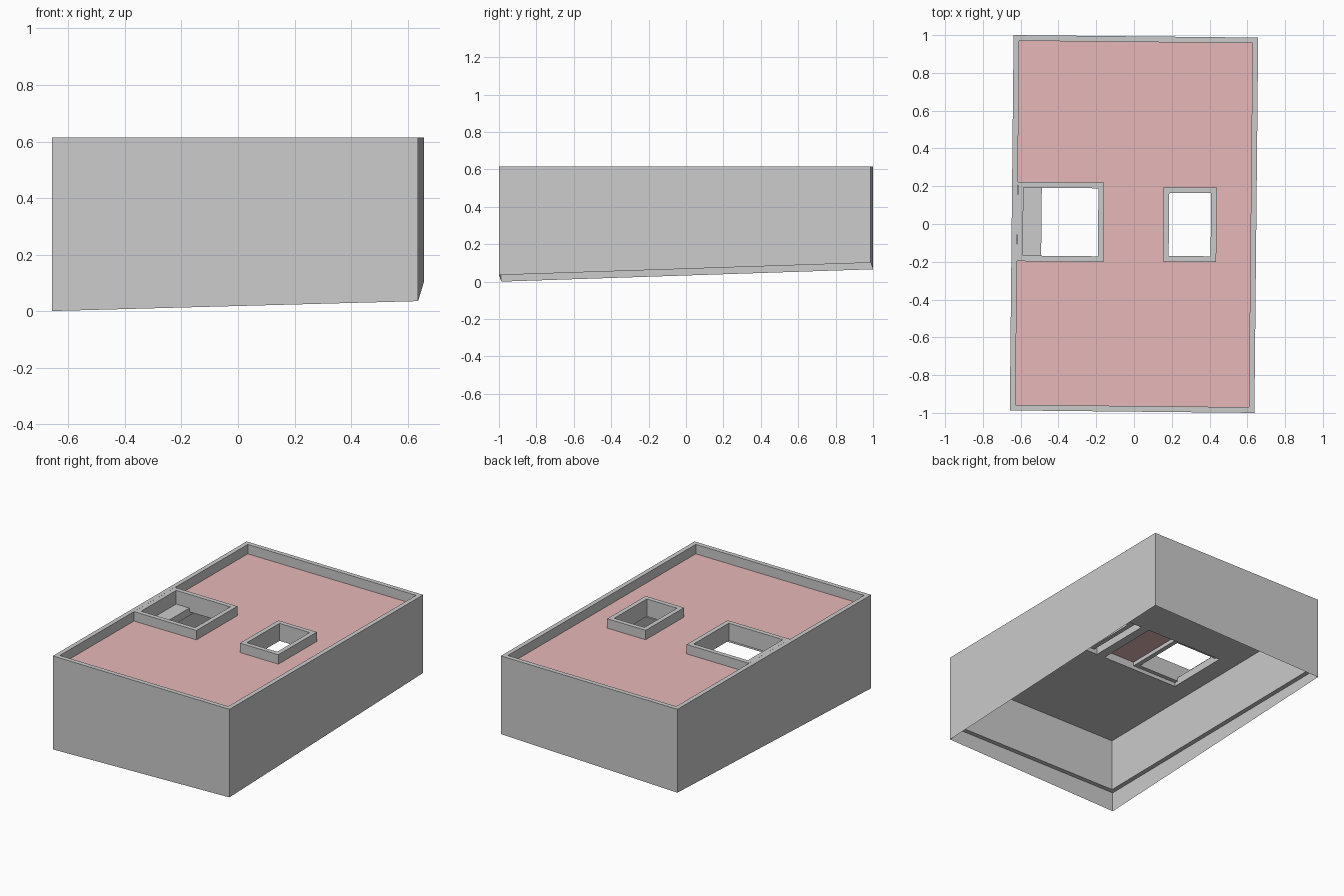
import bpy, bmesh, math
from mathutils import Matrix

if "Cube" in bpy.data.objects:
    bpy.data.objects.remove(bpy.data.objects["Cube"])

# The whole plan is turned slightly clockwise
TURN = Matrix.Rotation(-0.0101, 4, 'Z')
HX, HY, T = 0.6475, 0.9935, 0.03      # outer half sizes, wall thickness
TOP, ROOF, SLAB_TOP, SLAB_BOTTOM, LEDGE = 0.615, 0.553, 0.525, 0.475, 0.13
IX, IY = HX - T, HY - T


def finish(name, bm, mat=None):
    bmesh.ops.recalc_face_normals(bm, faces=bm.faces[:])
    bm.transform(TURN)
    me = bpy.data.meshes.new(name)
    bm.to_mesh(me)
    bm.free()
    ob = bpy.data.objects.new(name, me)
    bpy.context.collection.objects.link(ob)
    if mat:
        me.materials.append(mat)
    return ob


def plate(name, xs, ys, z0, z1, holes, mat=None):
    """Flat solid on a grid of breaks; cells listed in holes stay open."""
    bm = bmesh.new()
    v = [[bm.verts.new((x, y, z0)) for y in ys] for x in xs]
    for i in range(len(xs) - 1):
        for j in range(len(ys) - 1):
            if (i, j) not in holes:
                bm.faces.new((v[i][j], v[i + 1][j], v[i + 1][j + 1], v[i][j + 1]))
    loose = [p for p in bm.verts if not p.link_faces]
    bmesh.ops.delete(bm, geom=loose, context='VERTS')
    ext = bmesh.ops.extrude_face_region(bm, geom=bm.faces[:], use_keep_orig=True)
    for g in ext["geom"]:
        if isinstance(g, bmesh.types.BMVert):
            g.co.z = z1
    return finish(name, bm, mat)


def curb(name, x0, x1, y0, y1):
    return plate(name, [x0, x0 + T, x1 - T, x1], [y0, y0 + T, y1 - T, y1],
                 0.5, TOP, {(1, 1)})


# Walls: outer skin down to the sloping ground line, thick part stops at a ledge
bm = bmesh.new()


def ring(hx, hy, zf):
    return [bm.verts.new((x, y, zf(x, y)))
            for x, y in ((-hx, -hy), (hx, -hy), (hx, hy), (-hx, hy))]


rings = [ring(HX, HY, lambda x, y: 0.0505 + 0.027 * x + 0.0332 * y),
         ring(HX, HY, lambda x, y: TOP),
         ring(IX, IY, lambda x, y: TOP),
         ring(IX, IY, lambda x, y: LEDGE),
         ring(HX, HY, lambda x, y: LEDGE)]
for a, b in zip(rings, rings[1:]):
    for k in range(4):
        n = (k + 1) % 4
        bm.faces.new((a[k], a[n], b[n], b[k]))
finish("outer_walls", bm)

# Ceiling slab with two openings
plate("ceiling_slab", [-IX, -0.49, 0.07, 0.13, 0.45, IX], [-IY, -0.2, 0.23, IY],
      SLAB_BOTTOM, SLAB_TOP, {(1, 1), (3, 1)})

# Red roof covering, cut out around the curbs
red = bpy.data.materials.new("roof_red")
red.diffuse_color = (0.8, 0.48, 0.48, 1)
red.use_nodes = True
red.node_tree.nodes["Principled BSDF"].inputs["Base Color"].default_value = red.diffuse_color
plate("roof_covering", [-IX, -0.16, 0.155, 0.437, IX],
      [-IY, -0.203, -0.197, 0.197, 0.217, IY],
      SLAB_TOP, ROOF, {(0, 1 + 1), (0, 1 + 2), (0, 2 - 1), (2, 2)}, red)

# Raised curbs around the openings
curb("large_curb", -0.617, -0.16, -0.203, 0.217)
curb("small_curb", 0.155, 0.437, -0.197, 0.197)
